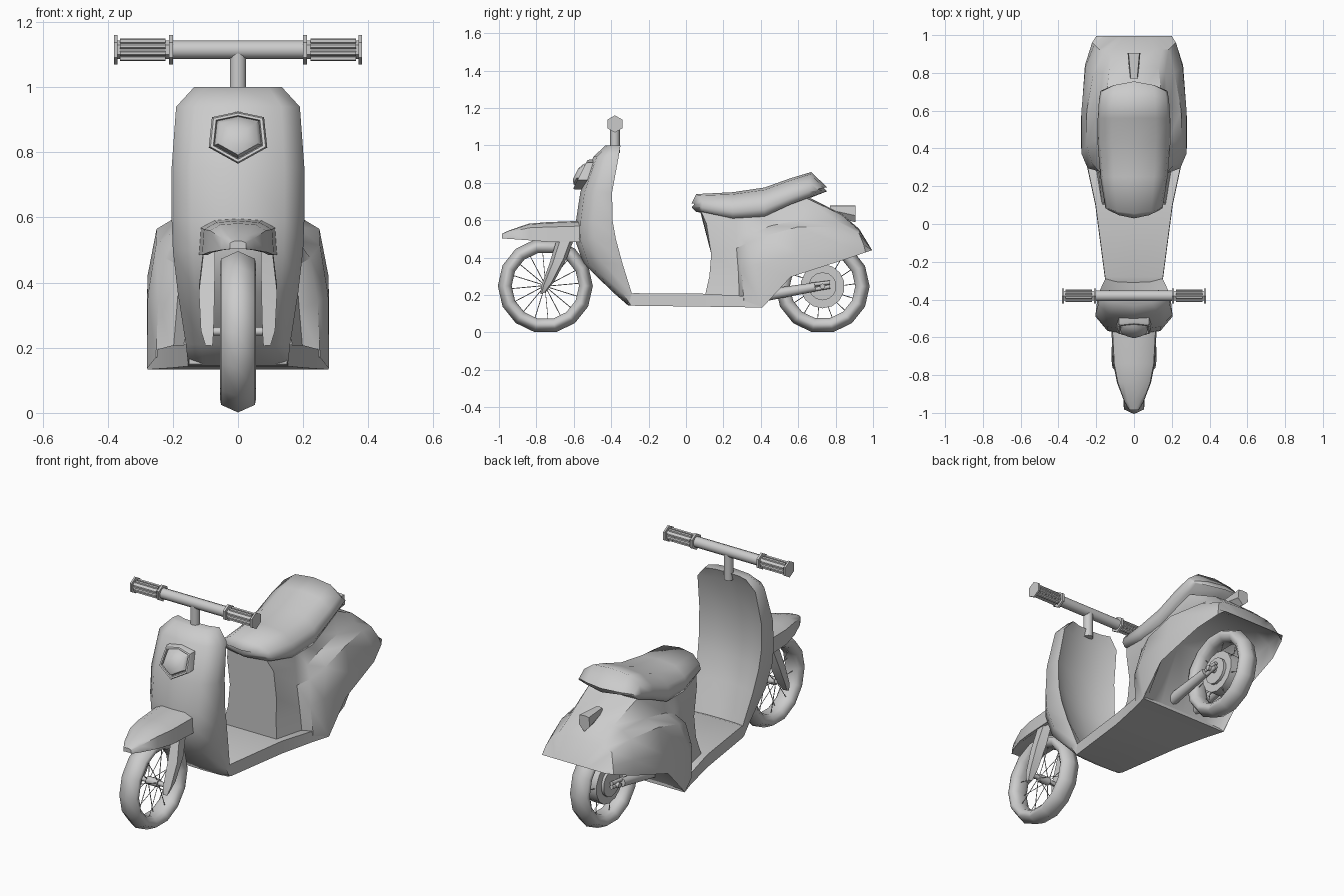
import bpy, bmesh, math
from mathutils import Vector

if "Cube" in bpy.data.objects:
    bpy.data.objects.remove(bpy.data.objects["Cube"])


def finish(name, bm, angle=40):
    bmesh.ops.recalc_face_normals(bm, faces=bm.faces)
    me = bpy.data.meshes.new(name)
    bm.to_mesh(me)
    bm.free()
    ob = bpy.data.objects.new(name, me)
    bpy.context.collection.objects.link(ob)
    bpy.ops.object.select_all(action='DESELECT')
    ob.select_set(True)
    bpy.context.view_layer.objects.active = ob
    bpy.ops.object.shade_smooth_by_angle(angle=math.radians(angle))
    return ob


def loft(name, rings, closed=True, cap_start=True, cap_end=True, loop=False, angle=40):
    """Skin a series of equal-length rings of 3D points."""
    bm = bmesh.new()
    vs = [[bm.verts.new(p) for p in r] for r in rings]
    n = len(rings[0])
    pairs = list(zip(vs, vs[1:])) + ([(vs[-1], vs[0])] if loop else [])
    for a, b in pairs:
        for i in range(n if closed else n - 1):
            j = (i + 1) % n
            bm.faces.new((a[i], a[j], b[j], b[i]))
    if cap_start and not loop:
        bm.faces.new(vs[0])
    if cap_end and not loop:
        bm.faces.new(vs[-1])
    return finish(name, bm, angle)


def sym_closed(half):
    return half + [(-x, y, z) for x, y, z in reversed(half[1:-1])]


def sym_open(half):
    return [(-x, y, z) for x, y, z in reversed(half[1:])] + half


def rods(name, specs, n=8):
    """Cylinders or cones given as (start, end, radius[, end radius])."""
    bm = bmesh.new()
    for p, q, *r in specs:
        p, q = Vector(p), Vector(q)
        d = q - p
        m = d.to_track_quat('Z', 'Y').to_matrix().to_4x4()
        m.translation = (p + q) / 2
        bmesh.ops.create_cone(bm, cap_ends=True, segments=n, radius1=r[0],
                              radius2=r[-1], depth=d.length, matrix=m)
    return finish(name, bm, 50)


# Rear body shell with bulging side panels: half sections, top centre to lower edge
body = [
    [(0, .075, .65), (.12, .08, .65), (.145, .11, .58), (.145, .135, .42), (.15, .125, .3), (.17, .1, .19)],
    [(0, .27, .68), (.155, .27, .66), (.17, .27, .55), (.178, .27, .45), (.188, .28, .32), (.2, .285, .18)],
    [(0, .33, .68), (.155, .33, .66), (.18, .36, .53), (.222, .32, .475), (.245, .295, .34), (.252, .31, .17)],
    [(0, .43, .69), (.155, .43, .67), (.185, .45, .57), (.252, .42, .515), (.277, .37, .36), (.28, .41, .135)],
    [(0, .64, .73), (.15, .64, .72), (.183, .62, .605), (.25, .6, .565), (.278, .6, .42), (.28, .56, .297)],
    [(0, .83, .635), (.13, .83, .63), (.165, .8, .6), (.215, .8, .565), (.258, .83, .47), (.26, .84, .387)],
    [(0, .925, .555), (.11, .925, .55), (.15, .925, .545), (.185, .925, .53), (.21, .95, .47), (.222, .96, .428)],
]
tail = [(.2 * i / 5, .995, .44) for i in range(6)]
loft("rear_body", [sym_open(s) for s in body] + [sym_open(tail)], closed=False, cap_end=False, angle=38)

# Hollow wheel well under the rear body
well = [sym_open([(0, y, zc), (w * .55, y, zc), (w * .9, y, zc * .6 + ze * .4), (w, y, ze)])
        for y, w, zc, ze in [(.41, .279, .15, .137), (.56, .279, .45, .297), (.7, .27, .52, .343),
                             (.84, .259, .51, .387), (.96, .221, .46, .428), (.995, .2, .44, .44)]]
loft("wheel_well", well, closed=False, cap_start=False, cap_end=False, angle=60)

# Floorboard
floor = []
for y, w, zt, zb in [(-.31, .15, .2, .15), (-.28, .155, .21, .143), (.1, .205, .207, .138),
                     (.31, .25, .195, .135), (.41, .278, .15, .133)]:
    floor.append(sym_closed([(0, y, zt), (w * .99, y, zt), (w, y, zb), (0, y, zb)]))
loft("floorboard", floor)

# Leg shield: rows of height, half width, front y, back y
shield = []
for z, w, yf, yb in [(1.0, .135, -.43, -.35), (.94, .19, -.495, -.36), (.75, .204, -.565, -.395),
                     (.6, .204, -.588, -.393), (.5, .2, -.595, -.375), (.37, .185, -.55, -.34),
                     (.21, .16, -.385, -.29), (.145, .153, -.31, -.28)]:
    d = yb - yf
    shield.append(sym_closed([(0, yf, z), (w * .7, yf + .13 * d, z), (w, yf + .5 * d, z),
                              (w * .95, yb, z), (w * .55, yb - .2 * d, z), (0, yb - .25 * d, z)]))
loft("leg_shield", shield, angle=55)

# Seat: rows of y, half width, top, bottom, sweep of the sides
seat = []
for y, w, zt, zb, c in [(.03, .13, .69, .668, .04), (.055, .152, .74, .645, .03), (.25, .178, .75, .61, 0),
                        (.42, .192, .775, .62, 0), (.56, .192, .825, .685, 0),
                        (.67, .185, .858, .722, -.01), (.755, .177, .775, .755, -.05)]:
    h = zt - zb
    seat.append(sym_closed([(0, y, zt), (w * .6, y + c * .4, zt - h * .08), (w * .93, y + c, zt - h * .4),
                            (w, y + c, zb + h * .25), (w * .9, y + c, zb), (0, y, zb)]))
loft("seat", seat, angle=65)

# Front fender
fender = []
for y, w, zt, ze in [(-.985, .025, .528, .503), (-.94, .052, .548, .5), (-.84, .09, .582, .493),
                     (-.74, .11, .59, .485), (-.56, .12, .597, .485)]:
    h = zt - ze
    fender.append(sym_closed([(0, y, zt), (w * .6, y, zt - h * .05), (w * .95, y, zt - h * .25),
                              (w, y, ze), (w * .85, y, ze), (w * .6, y, .505), (0, y, .505)]))
loft("front_fender", fender, angle=50)

# Headlight: six-sided rim and domed lens leaning with the shield
hexa = [(0, .925), (.08, .908), (.09, .815), (0, .765), (-.09, .815), (-.08, .908)]
rings = []
for s, out in [(1, .05), (1, -.008), (.94, -.018), (.84, -.018), (.8, 0), (.68, -.028), (.35, -.045)]:
    ring = []
    for x, z in hexa:
        zz = .85 + (z - .85) * s
        ring.append((x * s, -.545 - .5 * (.85 - zz) + out, zz))
    rings.append(ring)
loft("headlight", rings, angle=40)

# Tail light
light = []
for y, w, zb in [(.77, .02, .62), (.905, .034, .59)]:
    light.append(sym_closed([(0, y, .68), (w * .85, y, .677), (w, y, zb + .035), (0, y, zb)]))
loft("tail_light", light, angle=25)

# Steering stem, handlebar and ribbed grips
Y, Z = -.38, 1.115
rods("steering_stem", [((0, Y, .96), (0, Y, Z), .026)], 10)
rods("handlebar", [((-.2, Y, Z), (.2, Y, Z), .029)], 10)
for side, s in (("left", -1), ("right", 1)):
    rods(side + "_grip_collars", [((s * .2, Y, Z), (s * .212, Y, Z), .046),
                                  ((s * .37, Y, Z), (s * .38, Y, Z), .046)], 6)
    parts = [((s * .2, Y, Z), (s * .372, Y, Z), .029)]
    for i in range(8):
        a = math.tau * (i + .5) / 8
        y, z = Y + .029 * math.cos(a), Z + .029 * math.sin(a)
        parts.append(((s * .222, y, z), (s * .362, y, z), .008))
    rods(side + "_grip", parts, 6)


def wheel(name, yc, zc, R, inner, hub, n_spokes):
    k = 14
    prof = [(0, R), (.052, R - .024), (.056, R - .045), (.04, inner + .008), (.02, inner),
            (-.02, inner), (-.04, inner + .008), (-.056, R - .045), (-.052, R - .024)]
    tire = []
    for i in range(k):
        a = math.tau * (i + .5) / k - math.pi / 2
        tire.append([(x, yc + r * math.cos(a), zc + r * math.sin(a)) for x, r in prof])
    loft(name + "_tire", tire, loop=True, angle=60)
    spokes = []
    for i in range(n_spokes):
        a = math.tau * i / n_spokes
        x = .03 if i % 2 else -.03
        spokes.append(((x, yc + hub * .8 * math.cos(a), zc + hub * .8 * math.sin(a)),
                       (x * .4, yc + (inner + .01) * math.cos(a + .08), zc + (inner + .01) * math.sin(a + .08)), .0022))
    rods(name + "_spokes", spokes, 4)


# Wheels
wheel("front_wheel", -.752, .249, .254, .18, .03, 16)
wheel("rear_wheel", .73, .247, .252, .175, .1, 14)
rods("front_hub", [((-.035, -.752, .25), (.035, -.752, .25), .022),
                   ((-.1, -.752, .25), (.1, -.752, .25), .013)], 10)
rods("rear_hub", [((-.035, .73, .247), (.035, .73, .247), .118),
                  ((-.05, .73, .247), (.05, .73, .247), .075),
                  ((-.1, .73, .247), (.1, .73, .247), .014)], 14)

# Front fork blades and rear swing arms
for side, s in (("left", -1), ("right", 1)):
    blade = []
    for y, z, hw, x0, x1 in [(-.64, .51, .052, .07, .105), (-.685, .38, .046, .072, .12),
                             (-.74, .26, .034, .075, .114), (-.765, .21, .014, .078, .1)]:
        blade.append([(s * x0, y - hw, z - hw * .3), (s * x1, y - hw * .6, z - hw * .2),
                      (s * x1, y + hw * .6, z + hw * .2), (s * x0, y + hw, z + hw * .3)])
    loft(side + "_fork", blade, angle=30)
    rods(side + "_swing_arm", [((s * .08, .4, .195), (s * .08, .69, .243), .032, .024),
                               ((s * .075, .67, .255), (s * .075, .77, .267), .011),
                               ((s * .075, .67, .228), (s * .075, .77, .245), .011)], 8)
